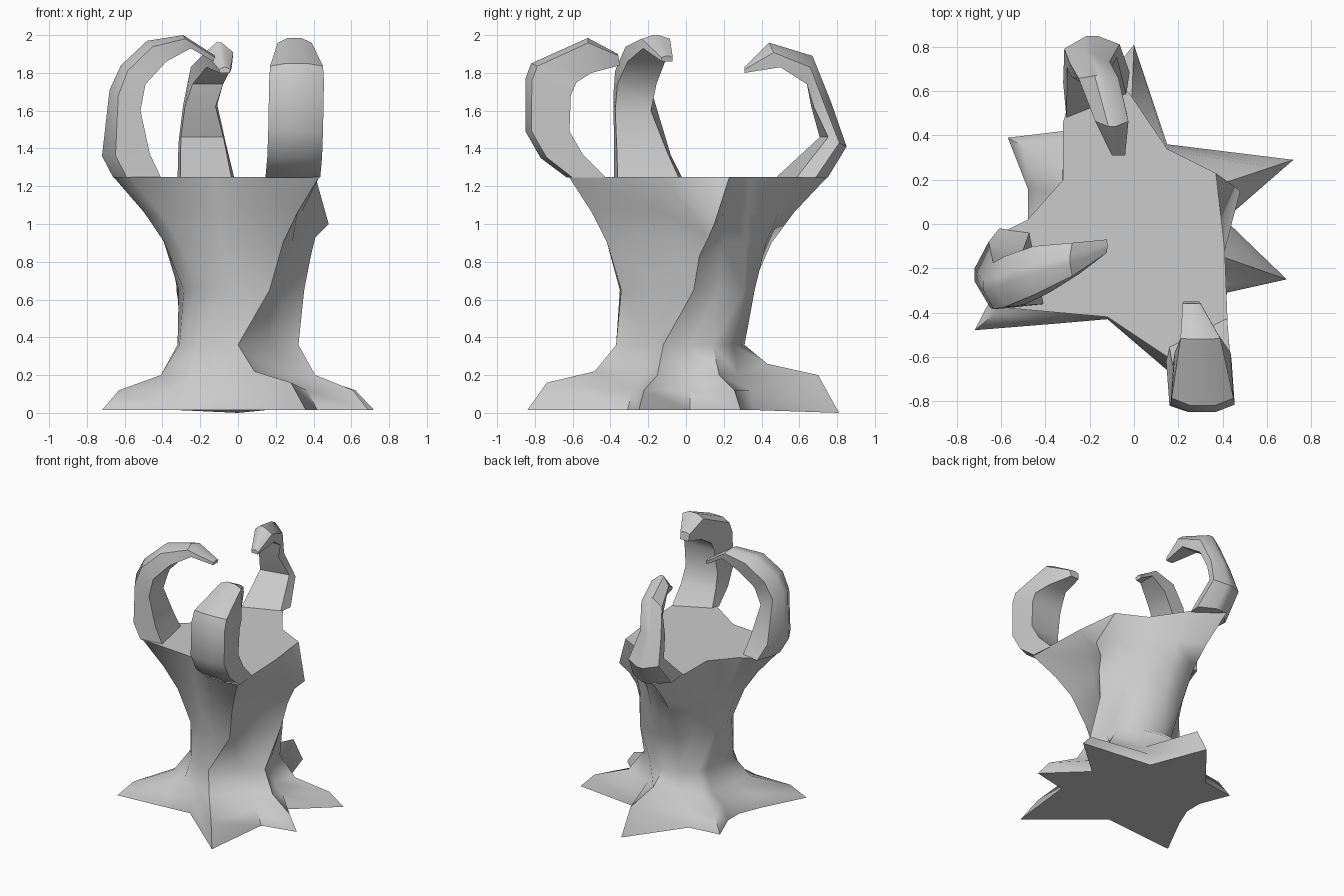
import bpy, bmesh
from math import radians, sin, cos

if "Cube" in bpy.data.objects:
    bpy.data.objects.remove(bpy.data.objects["Cube"])


def make_object(name, rings, finish, angle):
    """Loft closed rings of equal length, cap them with finish(), shade by angle."""
    bm = bmesh.new()
    vr = [[bm.verts.new(p) for p in ring] for ring in rings]
    n = len(vr[0])
    for a, b in zip(vr, vr[1:]):
        for i in range(n):
            j = (i + 1) % n
            bm.faces.new((a[i], a[j], b[j], b[i]))
    finish(bm, vr)
    bmesh.ops.recalc_face_normals(bm, faces=bm.faces)
    me = bpy.data.meshes.new(name)
    bm.to_mesh(me)
    bm.free()
    ob = bpy.data.objects.new(name, me)
    bpy.context.collection.objects.link(ob)
    bpy.ops.object.select_all(action='DESELECT')
    ob.select_set(True)
    bpy.context.view_layer.objects.active = ob
    bpy.ops.object.shade_smooth_by_angle(angle=radians(angle))
    return ob


def lerp(a, b, t):
    return [(p[0] + (q[0] - p[0]) * t, p[1] + (q[1] - p[1]) * t) for p, q in zip(a, b)]


def turn(pts, deg):
    c, d = cos(radians(deg)), sin(radians(deg))
    return [(x * c - y * d, x * d + y * c) for x, y in pts]


def lift(pts, z):
    return [(x, y, z) for x, y in pts]


# Trunk outlines, clockwise from the back root: star foot, twisted waist, rim
foot = [(0, .81), (.15, .36), (.72, .29), (.41, .02), (.69, -.25), (.42, -.31), (.36, -.84),
        (-.12, -.43), (-.35, -.45), (-.72, -.48), (-.55, -.15), (-.48, .02), (-.48, .16),
        (-.57, .39), (-.32, .42)]
waist = [(-.02, .31), (.14, .25), (.27, .14), (.27, .02), (.32, -.12), (.17, -.19), (0, -.37),
         (-.12, -.32), (-.22, -.27), (-.31, -.15), (-.32, -.02), (-.30, .08), (-.28, .14),
         (-.25, .21), (-.12, .26)]
rim = [(-.24, .75), (-.02, .59), (.15, .34), (.37, .23), (.48, .15), (.41, -.12), (.43, -.62),
       (.15, -.60), (-.12, -.42), (-.57, -.38), (-.66, -.21), (-.60, -.04), (-.48, .02),
       (-.32, .20), (-.32, .46)]
upper = [(x * 1.03, y * (1.27 if y > 0 else 1.03)) for x, y in turn(waist, 26)]
rings = [lift(foot, .015), lift(lerp(foot, waist, .22), .12), lift(lerp(foot, waist, .76), .2),
         lift(waist, .36), lift(upper, .65), lift(lerp(upper, rim, .27), .9),
         lift(lerp(upper, rim, .56), 1.06), lift(rim, 1.25)]


def set_z(r, i, z):
    rings[r][i] = (*rings[r][i][:2], z)


# Taller back root, raised front root, and the low notch in the rim
for r, i, z in ((0, 0, 0), (1, 0, .2), (2, 0, .26), (1, 6, .16), (2, 6, .22),
                (5, 4, .83), (7, 4, 1.0)):
    set_z(r, i, z)
rings[6][4] = (.41, .12, .93)


def cap_trunk(bm, vr):
    bm.faces.new(vr[0])
    top = vr[-1]
    bm.faces.new(top[3:6])
    bm.faces.new(top[:4] + top[5:])


make_object("trunk", rings, cap_trunk, 62)


# Curled claws: rows of outer h, outer z, inner h, inner z, lateral centre, width
def claw(name, axis, flat, bevel, skew, rows):
    sections = []
    for n, (ho, zo, hi, zi, c, w) in enumerate(rows):
        k = skew * (1, .5, .2, 0, 0, 0, 0)[n]
        sec = []
        for depth, side in ((0, flat), (bevel, .5), (1, .45), (1, -.45), (bevel, -.5), (0, -flat)):
            h = ho + (hi - ho) * depth + k * side * w * depth
            z, l = zo + (zi - zo) * depth, c + side * w
            sec.append((h, l, z) if axis == 'x' else (l, h, z))
        sections.append(sec)

    def cap(bm, vr):
        bm.faces.new(vr[0])
        bm.faces.new(vr[-1])
    make_object(name, sections, cap, 40)


claw("left_claw", 'x', .1, .28, -.2, [
    (-.66, 1.245, -.44, 1.245, -.20, .36), (-.72, 1.36, -.48, 1.37, -.23, .30),
    (-.68, 1.71, -.52, 1.60, -.28, .21), (-.62, 1.84, -.49, 1.74, -.26, .23),
    (-.48, 1.97, -.38, 1.86, -.21, .22), (-.29, 2.0, -.25, 1.93, -.16, .15),
    (-.12, 1.89, -.13, 1.86, -.10, .06)])
claw("back_claw", 'y', .1, .4, .4, [
    (.75, 1.245, .53, 1.245, -.17, .30), (.85, 1.41, .73, 1.46, -.19, .25),
    (.77, 1.64, .67, 1.62, -.20, .18), (.67, 1.89, .64, 1.74, -.16, .18),
    (.44, 1.96, .50, 1.83, -.10, .15), (.31, 1.83, .31, 1.80, -.07, .06)])
claw("front_claw", 'y', .2, .14, .5, [
    (-.63, 1.245, -.49, 1.245, .29, .29), (-.77, 1.35, -.58, 1.37, .30, .29),
    (-.85, 1.49, -.63, 1.49, .305, .29), (-.85, 1.77, -.61, 1.68, .31, .29),
    (-.82, 1.85, -.58, 1.75, .31, .28), (-.52, 1.985, -.50, 1.80, .30, .18),
    (-.36, 1.90, -.35, 1.84, .26, .08)])
